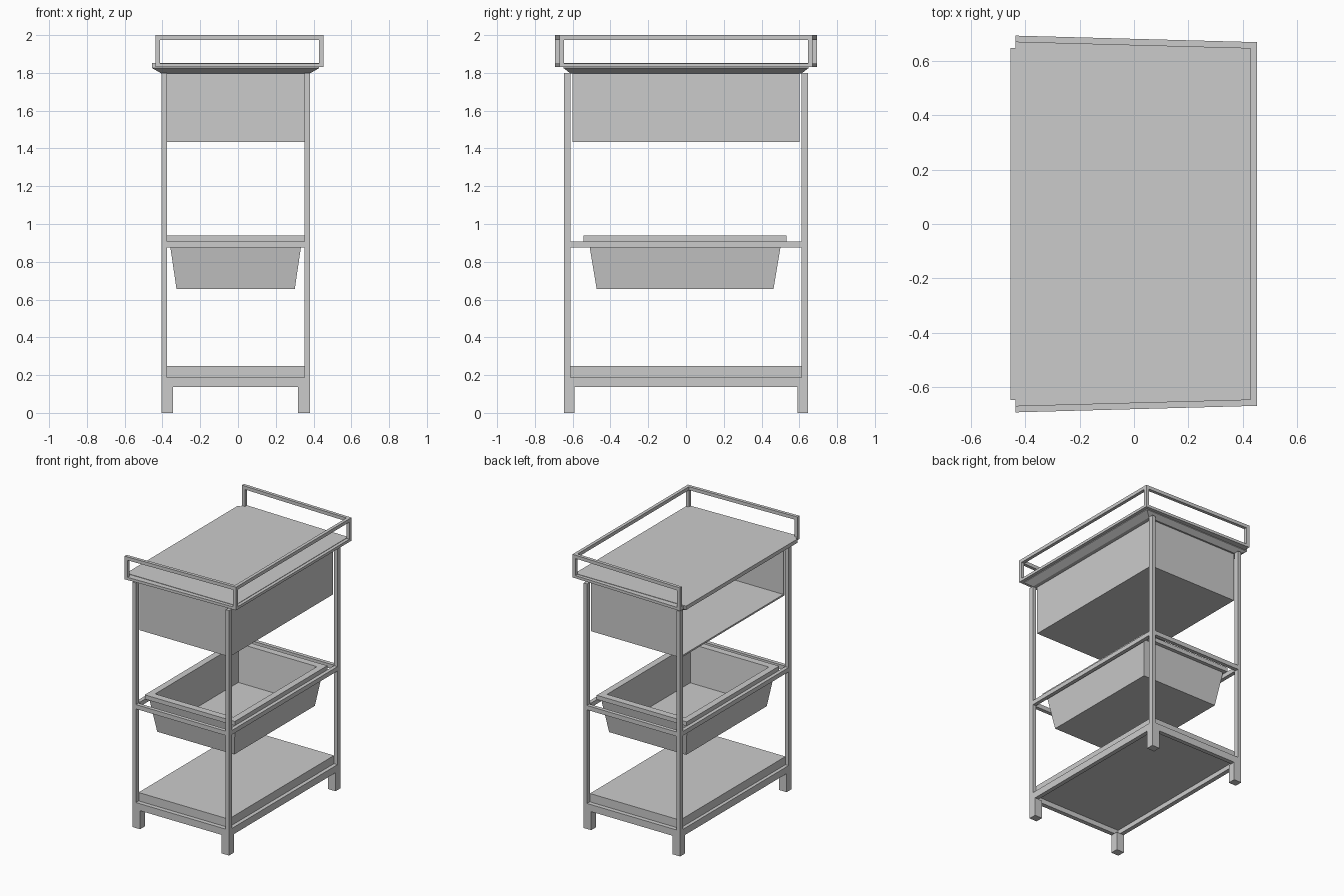
import bpy, bmesh

if "Cube" in bpy.data.objects:
    bpy.data.objects.remove(bpy.data.objects["Cube"])

CX = -0.0125            # the frame sits slightly off centre in x


def loft(name, loops):
    """Skin a stack of 4-point loops and cap both ends."""
    bm = bmesh.new()
    rings = [[bm.verts.new(p) for p in loop] for loop in loops]
    for a, b in zip(rings, rings[1:]):
        for i in range(4):
            j = (i + 1) % 4
            bm.faces.new((a[i], a[j], b[j], b[i]))
    bm.faces.new(rings[0][::-1])
    bm.faces.new(rings[-1])
    bmesh.ops.recalc_face_normals(bm, faces=bm.faces)
    me = bpy.data.meshes.new(name)
    bm.to_mesh(me)
    bm.free()
    ob = bpy.data.objects.new(name, me)
    bpy.context.collection.objects.link(ob)
    return ob


def rect(x0, x1, y0, y1, z):
    return [(x0, y0, z), (x1, y0, z), (x1, y1, z), (x0, y1, z)]


def crect(hx, hy, z, cy=0.0):
    return rect(CX - hx, CX + hx, cy - hy, cy + hy, z)


def box(name, x0, x1, y0, y1, z0, z1):
    return loft(name, [rect(x0, x1, y0, y1, z0), rect(x0, x1, y0, y1, z1)])


def prism(name, pts, z0, z1):
    return loft(name, [[(x, y, z) for x, y in pts] for z in (z0, z1)])


def ring(name, x0, x1, y0, y1, z0, z1, t):
    """Rectangular frame of four bars."""
    box(name + "_left", x0, x0 + t, y0 + t, y1 - t, z0, z1)
    box(name + "_right", x1 - t, x1, y0 + t, y1 - t, z0, z1)
    box(name + "_front", x0, x1, y0, y0 + t, z0, z1)
    box(name + "_back", x0, x1, y1 - t, y1, z0, z1)


X0, X1, Y = -0.405, 0.38, 0.647

# Feet and corner posts
for sx in (-1, 1):
    for sy in (-1, 1):
        xo = X0 if sx < 0 else X1
        for name, w, d, z0, z1 in (("foot", 0.062, 0.057, 0, 0.136),
                                   ("corner_post", 0.028, 0.035, 0.185, 1.80)):
            xs = sorted((xo, xo - sx * w))
            ys = sorted((sy * Y, sy * (Y - d)))
            box(name, *xs, *ys, z0, z1)

# Horizontal frames and bottom shelf
ring("base_frame", X0, X1, -Y, Y, 0.136, 0.187, 0.032)
ring("middle_frame", X0, X1, -Y, Y, 0.875, 0.907, 0.028)
box("bottom_shelf", -0.38, 0.352, -0.612, 0.612, 0.17, 0.247)

# Hanging tray with flat lip
loft("tray", [crect(0.313, 0.468, 0.655, -0.005),
              crect(0.350, 0.510, 0.907, -0.005),
              crect(0.366, 0.537, 0.907, -0.005),
              crect(0.366, 0.537, 0.938, -0.005),
              crect(0.318, 0.485, 0.938, -0.005),
              crect(0.300, 0.455, 0.668, -0.005)])

# Upper compartment, open on the left side
t = 0.012
box("compartment_floor", -0.38, 0.352, -0.6, 0.6, 1.435, 1.435 + t)
box("compartment_wall_right", 0.352 - t, 0.352, -0.6, 0.6, 1.435 + t, 1.80)
box("compartment_wall_front", -0.38, 0.352 - t, -0.6, -0.6 + t, 1.435 + t, 1.80)
box("compartment_wall_back", -0.38, 0.352 - t, 0.6 - t, 0.6, 1.435 + t, 1.80)

# Table top with bevelled underside
loft("table_top", [crect(0.393, 0.612, 1.797), crect(0.442, 0.648, 1.825),
                   crect(0.442, 0.648, 1.853)])

# Guard rail: slanted end rails, straight right rail, open on the left
XL, XR, b = -0.437, 0.453, 0.024


def yo(x):              # outer edge of the slanted rails
    return 0.694 + (0.670 - 0.694) * (x - XL) / (XR - XL)


def strip(x0, x1, s, d):
    return [(x0, s * yo(x0)), (x1, s * yo(x1)), (x1, s * (yo(x1) - d)), (x0, s * (yo(x0) - d))]


for s, side in ((-1, "front"), (1, "back")):
    prism("rail_top_" + side, strip(XL, XR, s, b), 1.975, 2.0)
    prism("rail_bottom_" + side, strip(XL, XR, s, 0.05), 1.83, 1.85)
    prism("rail_post_left_" + side, strip(XL, XL + b, s, b), 1.85, 1.975)
    prism("rail_post_right_" + side, strip(XR - b, XR, s, b), 1.85, 1.975)
box("rail_top_right", XR - b, XR, -0.646, 0.646, 1.975, 2.0)
box("rail_bottom_right", XR - b, XR, -0.62, 0.62, 1.83, 1.85)
